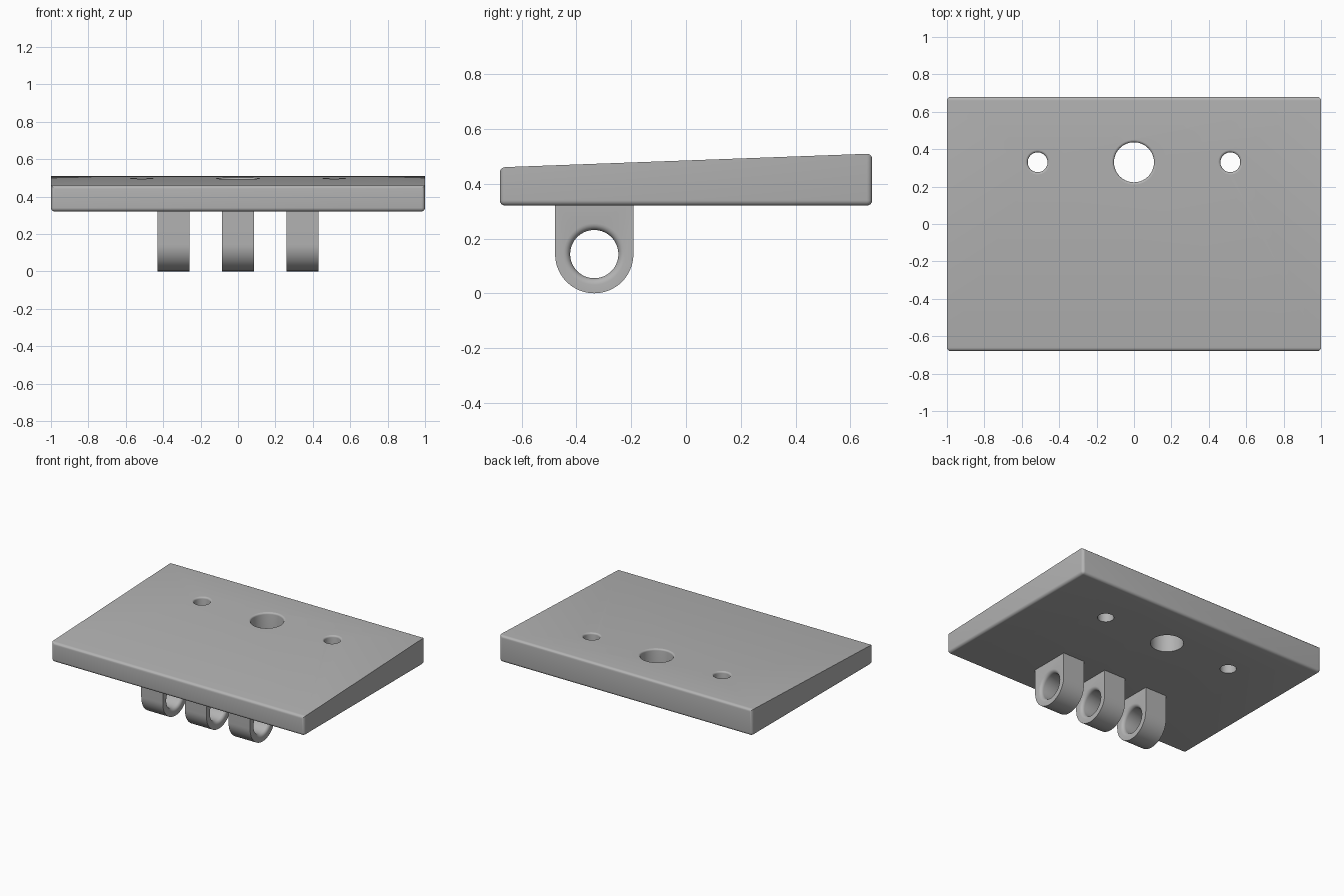
import bpy, bmesh
from math import pi, sin, cos, radians
from mathutils import Vector

if "Cube" in bpy.data.objects:
    bpy.data.objects.remove(bpy.data.objects["Cube"])

grey = bpy.data.materials.new("plain grey")
grey.use_nodes = True
grey.diffuse_color = (0.45, 0.45, 0.45, 1)
grey.node_tree.nodes["Principled BSDF"].inputs["Base Color"].default_value = grey.diffuse_color

HALF_X, HALF_Y = 1.0, 0.68
BOTTOM, TOP_FRONT, TOP_BACK = 0.32, 0.46, 0.51
SLOPE = (TOP_BACK - TOP_FRONT) / (2 * HALF_Y)


def top_at(y):
    return TOP_FRONT + SLOPE * (y + HALF_Y)


def make_object(name, bm):
    bmesh.ops.recalc_face_normals(bm, faces=bm.faces)
    mesh = bpy.data.meshes.new(name)
    bm.to_mesh(mesh)
    bm.free()
    obj = bpy.data.objects.new(name, mesh)
    bpy.context.collection.objects.link(obj)
    mesh.materials.append(grey)
    return obj


def extrude_profile(points, x0, x1):
    """Extrude a (y, z) outline along x."""
    bm = bmesh.new()
    face = bm.faces.new([bm.verts.new((x0, y, z)) for y, z in points])
    new = bmesh.ops.extrude_face_region(bm, geom=[face])["geom"]
    bmesh.ops.translate(bm, vec=(x1 - x0, 0, 0),
                        verts=[v for v in new if isinstance(v, bmesh.types.BMVert)])
    return bm


def turned_cutter(name, rings, place, steps=64):
    """Closed turned solid; rings are (radius, axial), place maps them to space."""
    bm = bmesh.new()
    loops = []
    for r, h in rings:
        angles = [2 * pi * i / steps for i in range(steps)]
        loops.append([bm.verts.new(place(r * cos(a), r * sin(a), h)) for a in angles])
    for low, high in zip(loops, loops[1:]):
        for i in range(steps):
            j = (i + 1) % steps
            bm.faces.new((low[i], low[j], high[j], high[i]))
    bm.faces.new(loops[0])
    bm.faces.new(loops[-1])
    return make_object(name, bm)


def flare(radius, fillet, steps=5):
    """Rounded mouth of a hole whose surface lies at axial 0."""
    arc = [pi / 2 * i / steps for i in range(steps + 1)]
    return [(radius + fillet * (1 - cos(a)), fillet * (sin(a) - 1)) for a in arc]


def cut(obj, cutters):
    bpy.context.view_layer.objects.active = obj
    for cutter in cutters:
        mod = obj.modifiers.new("hole", "BOOLEAN")
        mod.operation, mod.solver, mod.object = "DIFFERENCE", "EXACT", cutter
        bpy.ops.object.modifier_apply(modifier=mod.name)
        bpy.data.objects.remove(cutter)


def smooth(obj):
    bpy.ops.object.select_all(action="DESELECT")
    obj.select_set(True)
    bpy.context.view_layer.objects.active = obj
    bpy.ops.object.shade_smooth_by_angle(angle=radians(32))


# Wedge plate: rounded everywhere except along the two sloping side edges
bm = extrude_profile([(-HALF_Y, BOTTOM), (HALF_Y, BOTTOM),
                      (HALF_Y, TOP_BACK), (-HALF_Y, TOP_FRONT)], -HALF_X, HALF_X)
rounded = [e for e in bm.edges
           if not (all(v.co.z > 0.4 for v in e.verts)
                   and abs(e.verts[0].co.y - e.verts[1].co.y) > 1)]
bmesh.ops.bevel(bm, geom=rounded, offset=0.02, segments=5, profile=0.5, affect="EDGES")
plate = make_object("wedge_plate", bm)

# Three mounting holes through the plate, with softened mouths on the slope
holes = []
for x, radius in ((-0.515, 0.053), (0, 0.107), (0.515, 0.053)):
    mouth = flare(radius, 0.012)
    rings = [(radius, -0.4)] + mouth + [(mouth[-1][0], 0.05)]
    holes.append(turned_cutter(
        "hole_cutter", rings,
        lambda u, v, h, x=x: Vector((x + u, 0.33 + v, top_at(0.33 + v) + h))))
cut(plate, holes)
smooth(plate)

# Three hinge lugs under the front, each with a bore rounded at both ends
LUG_Y, LUG_Z, LUG_R, LUG_HALF = -0.335, 0.143, 0.143, 0.085
outline = [(LUG_Y - LUG_R, BOTTOM + 0.01)]
outline += [(LUG_Y - LUG_R * cos(pi * i / 32), LUG_Z - LUG_R * sin(pi * i / 32))
            for i in range(33)]
outline += [(LUG_Y + LUG_R, BOTTOM + 0.01)]
for name, x in (("right", -0.345), ("middle", 0), ("left", 0.345)):
    lug = make_object(name + "_hinge_lug",
                      extrude_profile(outline, x - LUG_HALF, x + LUG_HALF))
    mouth = [(r, h + LUG_HALF) for r, h in flare(0.088, 0.024)]
    mouth.append((mouth[-1][0], LUG_HALF + 0.03))
    rings = [(r, -h) for r, h in reversed(mouth)] + mouth
    bore = turned_cutter("bore_cutter", rings,
                         lambda u, v, h, x=x: Vector((x + h, LUG_Y + u, LUG_Z + v)))
    cut(lug, [bore])
    smooth(lug)
